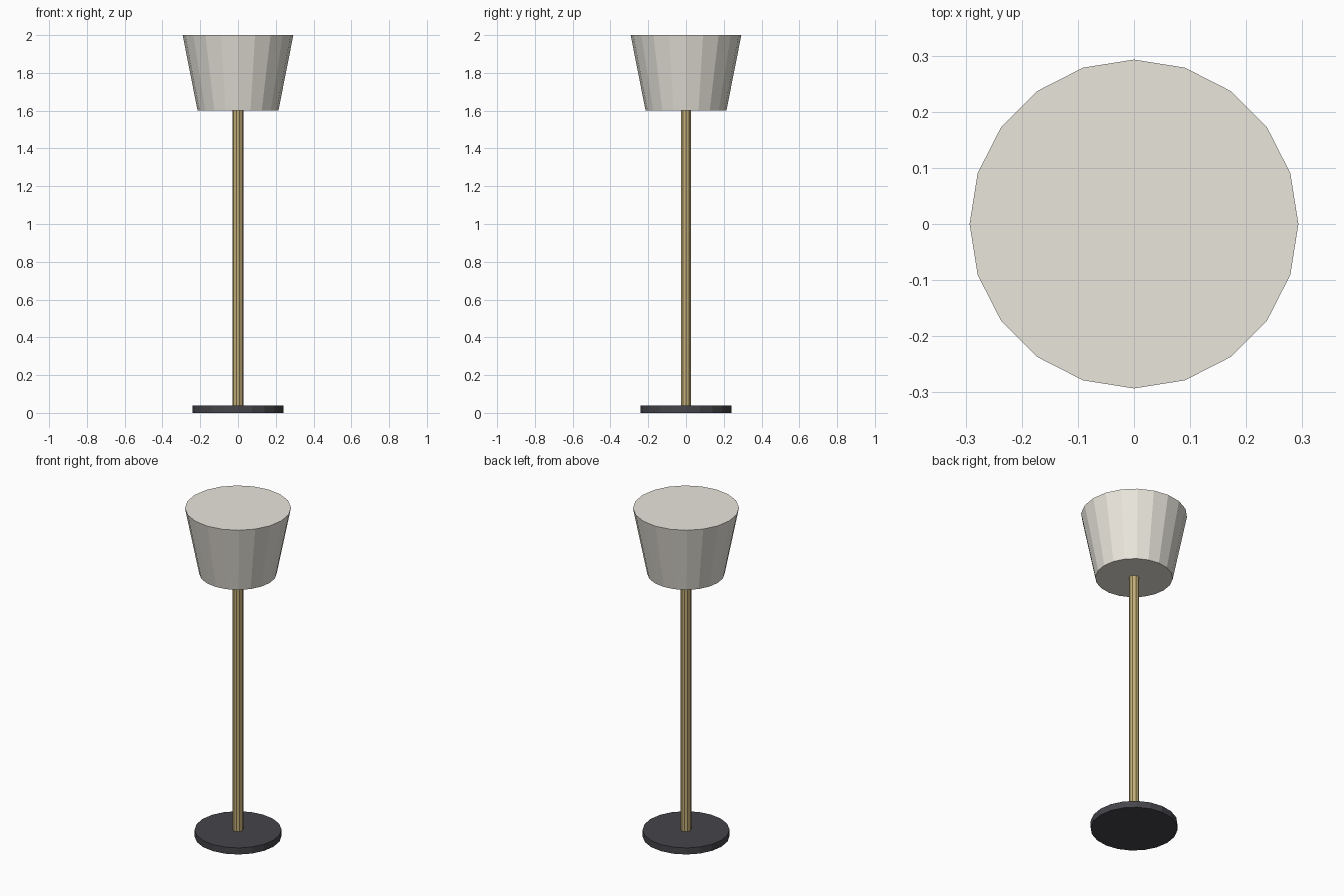
import bpy
from math import pi

if "Cube" in bpy.data.objects:
    bpy.data.objects.remove(bpy.data.objects["Cube"])


def material(name, rgb):
    mat = bpy.data.materials.new(name)
    mat.diffuse_color = (*rgb, 1.0)
    mat.use_nodes = True
    mat.node_tree.nodes["Principled BSDF"].inputs["Base Color"].default_value = mat.diffuse_color
    return mat


def drum(name, sides, r_bottom, r_top, z0, z1, mat):
    """Flat-shaded capped cone section, first corner on the x axis."""
    bpy.ops.mesh.primitive_cone_add(
        vertices=sides, radius1=r_bottom, radius2=r_top, depth=z1 - z0,
        end_fill_type='NGON', location=(0, 0, (z0 + z1) / 2),
        rotation=(0, 0, pi / 2))
    obj = bpy.context.object
    obj.name = name
    bpy.ops.object.transform_apply(location=False, rotation=True, scale=False)
    obj.data.materials.append(mat)
    return obj


dark_metal = material("dark_metal", (0.06, 0.06, 0.07))
brass = material("brass", (0.55, 0.43, 0.19))
fabric = material("fabric", (0.82, 0.79, 0.72))

# Round floor plate
drum("base", 20, 0.24, 0.24, 0.0, 0.04, dark_metal)

# Slim upright
drum("pole", 10, 0.029, 0.029, 0.04, 1.6, brass)

# Shade flaring upward, closed at both ends
drum("shade", 20, 0.214, 0.293, 1.6, 2.0, fabric)
